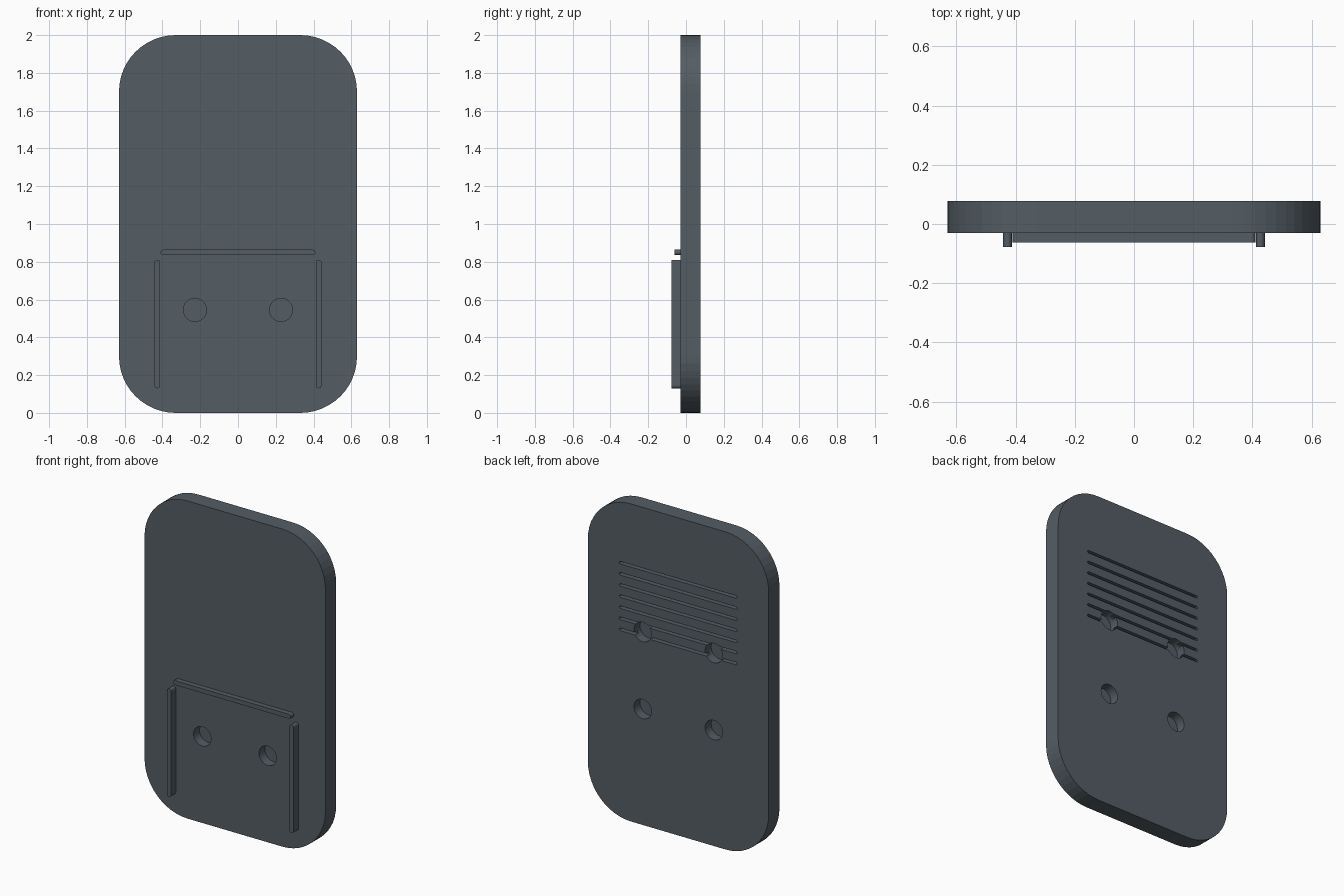
import bpy, bmesh
from math import pi, cos, sin

cube = bpy.data.objects.get("Cube")
if cube:
    bpy.data.objects.remove(cube, do_unlink=True)

slate = bpy.data.materials.new("slate_grey")
slate.use_nodes = True
COLOUR = (0.088, 0.109, 0.127, 1)
slate.diffuse_color = COLOUR
slate.node_tree.nodes["Principled BSDF"].inputs["Base Color"].default_value = COLOUR

FRONT, BACK = -0.03, 0.077


def rounded_prism(name, x, z, w, h, r, y0, y1, seg):
    """Rounded rectangle in the XZ plane, extruded from y0 to y1."""
    bm = bmesh.new()
    outline = []
    for i, (sx, sz) in enumerate([(1, 1), (-1, 1), (-1, -1), (1, -1)]):
        for k in range(seg + 1):
            a = (i + k / seg) * pi / 2
            outline.append(bm.verts.new((x + sx * (w / 2 - r) + r * cos(a), y0,
                                         z + sz * (h / 2 - r) + r * sin(a))))
    bmesh.ops.remove_doubles(bm, verts=outline, dist=1e-5)
    face = bm.faces.new([v for v in outline if v.is_valid])
    top = bmesh.ops.extrude_face_region(bm, geom=[face])["geom"]
    bmesh.ops.translate(bm, vec=(0, y1 - y0, 0),
                        verts=[g for g in top if isinstance(g, bmesh.types.BMVert)])
    bmesh.ops.recalc_face_normals(bm, faces=bm.faces)
    mesh = bpy.data.meshes.new(name)
    bm.to_mesh(mesh)
    bm.free()
    mesh.materials.append(slate)
    obj = bpy.data.objects.new(name, mesh)
    bpy.context.collection.objects.link(obj)
    return obj


# Main plate
plate = rounded_prism("plate", 0, 1, 1.26, 2, 0.3, FRONT, BACK, 12)


def cut(cutter):
    cutter.hide_render = True
    cutter.hide_viewport = True
    cutter.display_type = 'WIRE'
    mod = plate.modifiers.new(cutter.name, 'BOOLEAN')
    mod.operation = 'DIFFERENCE'
    mod.solver = 'EXACT'
    mod.object = cutter


# Blind round holes in the front and the back
D = 0.122
for side, s in (("left", 1), ("right", -1)):
    cut(rounded_prism(f"front_hole_cutter_{side}", s * 0.228, 0.545, D, D, D / 2,
                      FRONT - 0.02, FRONT + 0.06, 8))
    for level, z in (("lower", 0.73), ("upper", 1.215)):
        cut(rounded_prism(f"{level}_back_hole_cutter_{side}", s * 0.248, z, D, D, D / 2,
                          BACK - 0.06, BACK + 0.02, 8))

# Row of speaker slots in the back
for i in range(7):
    cut(rounded_prism(f"slot_cutter_{i + 1}", 0, 1.61 - 0.07 * i, 0.82, 0.016, 0.0079,
                      BACK - 0.03, BACK + 0.02, 4))

# Raised rails on the front
for side, s in (("left", 1), ("right", -1)):
    rounded_prism(f"side_rail_{side}", s * 0.427, 0.47, 0.03, 0.68, 0.0149,
                  -0.077, FRONT + 0.005, 4)
rounded_prism("top_rail", 0, 0.85, 0.82, 0.028, 0.0139, -0.062, FRONT + 0.005, 4)
